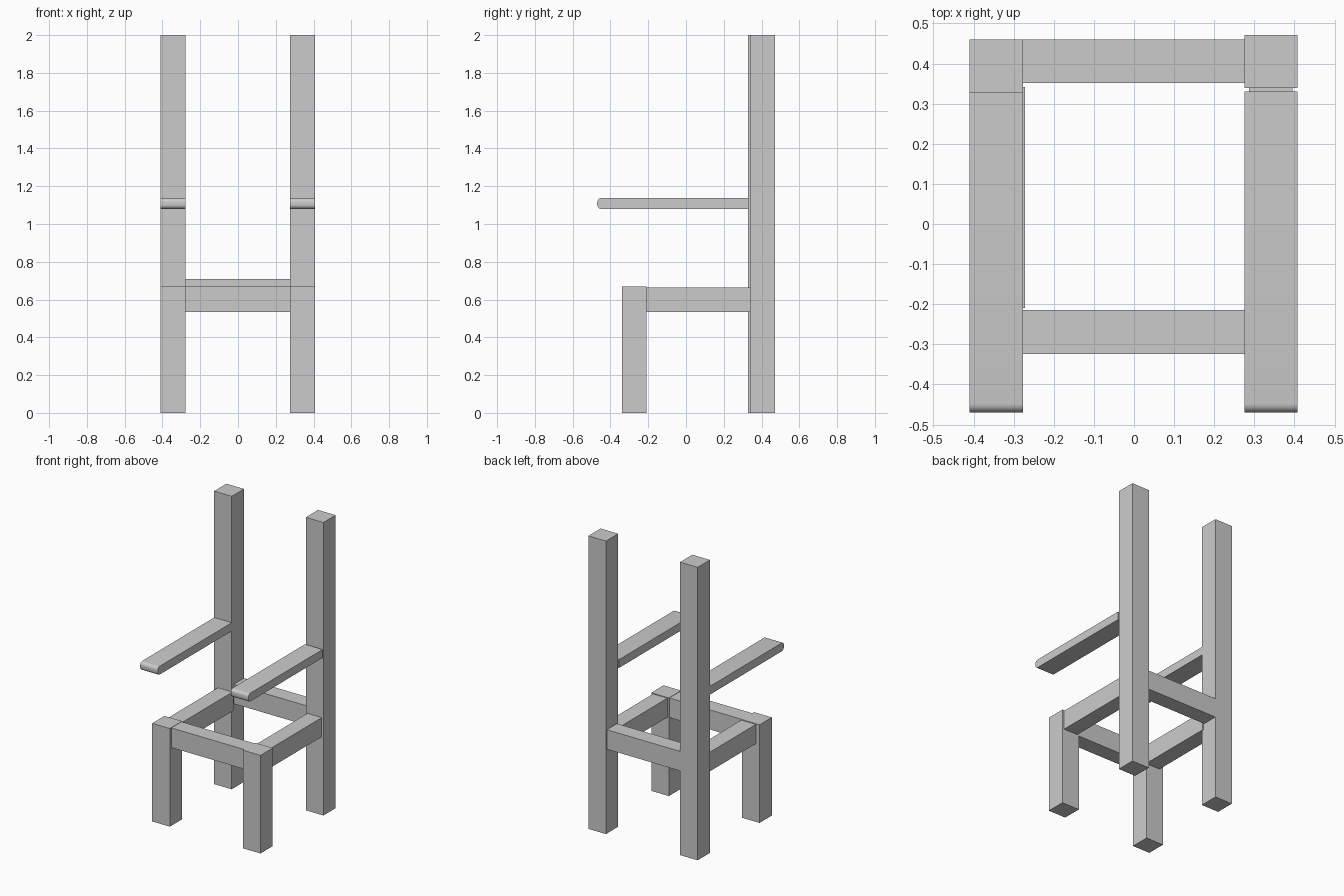
import bpy, bmesh

if "Cube" in bpy.data.objects:
    bpy.data.objects.remove(bpy.data.objects["Cube"])


def box(name, x, y, z):
    """Box from (min, max) ranges on each axis."""
    bm = bmesh.new()
    bmesh.ops.create_cube(bm, size=1)
    for v in bm.verts:
        for i, (lo, hi) in enumerate((x, y, z)):
            v.co[i] = hi if v.co[i] > 0 else lo
    mesh = bpy.data.meshes.new(name)
    bm.to_mesh(mesh)
    bm.free()
    ob = bpy.data.objects.new(name, mesh)
    bpy.context.collection.objects.link(ob)
    return ob


def armrest(name, x):
    """Flat arm with a rounded front end."""
    ob = box(name, x, (-0.47, 0.33), (1.08, 1.137))
    bm = bmesh.new()
    bm.from_mesh(ob.data)
    front = [e for e in bm.edges
             if all(v.co.y < -0.4 for v in e.verts)
             and abs(e.verts[0].co.x - e.verts[1].co.x) > 0.01]
    bmesh.ops.bevel(bm, geom=front, offset=0.022, segments=6,
                    profile=0.5, affect='EDGES')
    bm.to_mesh(ob.data)
    bm.free()
    bpy.context.view_layer.objects.active = ob
    ob.select_set(True)
    bpy.ops.object.shade_smooth_by_angle()
    ob.select_set(False)


# Legs, posts and arms; the left back post sits slightly further forward
for side, x, back_y in (("left", (-0.41, -0.277), 0.328),
                        ("right", (0.275, 0.408), 0.339)):
    box(side + "_front_leg", x, (-0.34, -0.208), (0, 0.67))
    box(side + "_back_post", x, (back_y, back_y + 0.132), (0, 2))
    armrest(side + "_armrest", x)

# Seat frame rails
box("left_rail", (-0.382, -0.272), (-0.21, 0.342), (0.534, 0.665))
box("right_rail", (0.287, 0.395), (-0.21, 0.342), (0.534, 0.665))
box("front_rail", (-0.278, 0.276), (-0.324, -0.214), (0.534, 0.668))
box("back_rail", (-0.278, 0.276), (0.351, 0.460), (0.575, 0.708))
